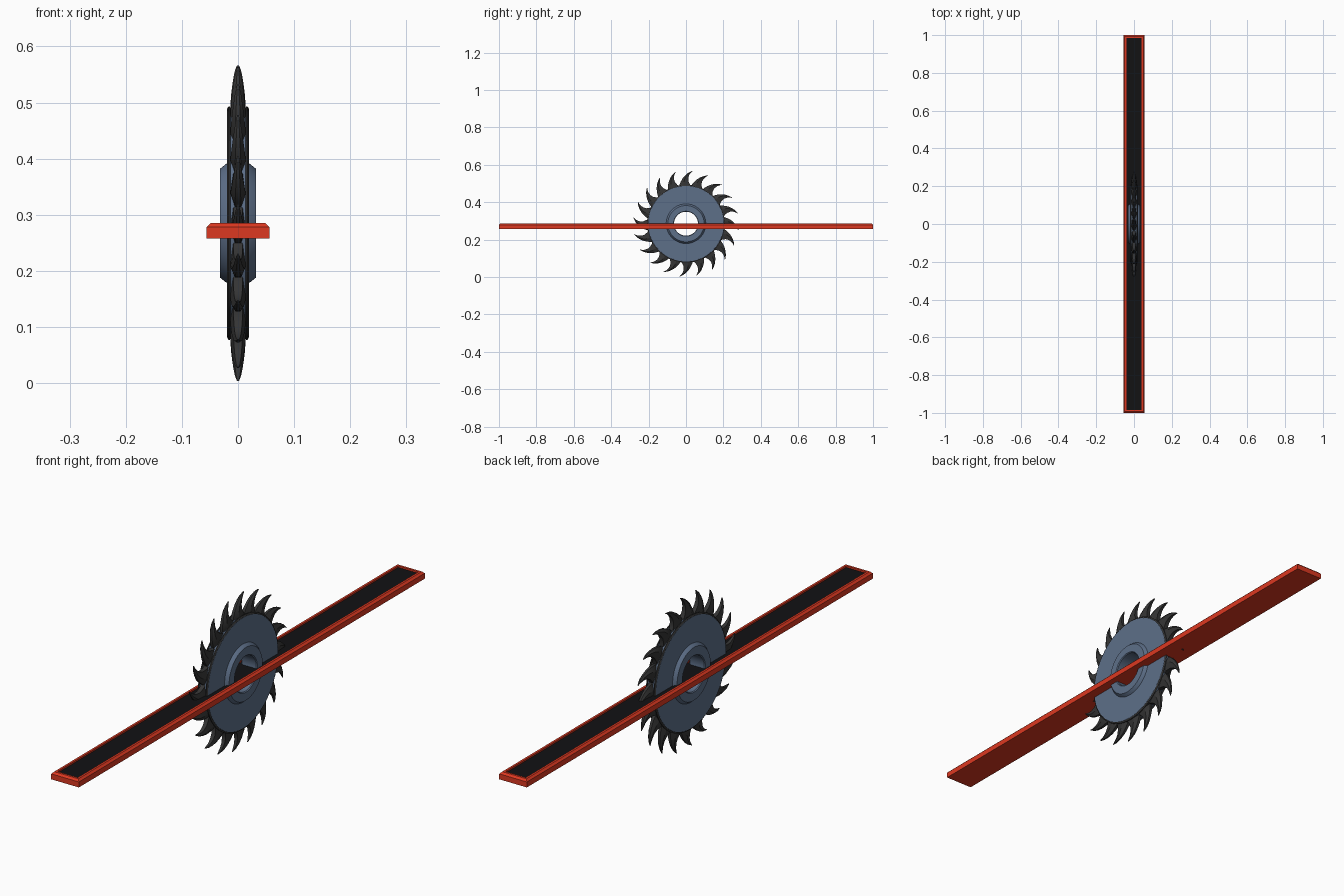
import bpy, bmesh
from math import sin, cos, pi, radians

if "Cube" in bpy.data.objects:
    bpy.data.objects.remove(bpy.data.objects["Cube"])

CZ = 0.285      # height of the wheel axle
TEETH = 20

def material(name, rgb):
    m = bpy.data.materials.new(name)
    m.diffuse_color = (*rgb, 1)
    m.use_nodes = True
    m.node_tree.nodes["Principled BSDF"].inputs["Base Color"].default_value = m.diffuse_color
    return m

RED = material("red", (0.72, 0.04, 0.015))
BLACK = material("black", (0.006, 0.006, 0.007))
STEEL = material("blue_steel", (0.11, 0.16, 0.25))
DARK = material("dark_metal", (0.035, 0.035, 0.035))

def make(name, verts, faces, mat, smooth=30):
    me = bpy.data.meshes.new(name)
    me.from_pydata(verts, [], faces)
    bm = bmesh.new()
    bm.from_mesh(me)
    bmesh.ops.recalc_face_normals(bm, faces=bm.faces)
    bm.to_mesh(me)
    bm.free()
    me.materials.append(mat)
    ob = bpy.data.objects.new(name, me)
    bpy.context.collection.objects.link(ob)
    bpy.context.view_layer.objects.active = ob
    ob.select_set(True)
    bpy.ops.object.shade_smooth_by_angle(angle=radians(smooth))
    ob.select_set(False)
    return ob

def lathe(name, profile, mat, n=64):
    """Spin a closed (x, radius) profile about the x axle."""
    k = len(profile)
    verts = [(x, r * sin(2 * pi * i / n), CZ + r * cos(2 * pi * i / n))
             for i in range(n) for x, r in profile]
    faces = [(i * k + j, i * k + (j + 1) % k,
              ((i + 1) % n) * k + (j + 1) % k, ((i + 1) % n) * k + j)
             for i in range(n) for j in range(k)]
    return make(name, verts, faces, mat)

def mirrored(half):
    return half + [(-x, r) for x, r in reversed(half)]

# Wheel: side disc with stepped hub, plus a dark rim band
lathe("wheel_disc", mirrored([(0.029, 0.064), (0.032, 0.067), (0.032, 0.097), (0.022, 0.105),
                              (0.020, 0.106), (0.020, 0.202), (0.0185, 0.204)]), STEEL)
lathe("wheel_rim", mirrored([(0.0185, 0.19), (0.0198, 0.203), (0.017, 0.208),
                             (0.0145, 0.208), (0.013, 0.204)]), DARK)

# Teeth: hooked claws lofted from (radius, back, front, half thickness) sections
SECTIONS = [(0.195, -0.036, 0.034, 0.014), (0.210, -0.034, 0.021, 0.0135),
            (0.227, -0.027, 0.013, 0.0125), (0.244, -0.017, 0.012, 0.0105),
            (0.260, -0.003, 0.017, 0.008), (0.272, 0.012, 0.025, 0.0055),
            (0.281, 0.030, 0.034, 0.002)]
verts, faces = [], []
for i in range(TEETH):
    a = 2 * pi * i / TEETH
    base = len(verts)
    for r, b, f, w in SECTIONS:
        ring = [(-0.4 * w, b), (0.4 * w, b), (w, b + (f - b) * 0.4),
                (w * 0.6, f), (-w * 0.6, f), (-w, b + (f - b) * 0.4)]
        verts += [(x, t * cos(a) + r * sin(a), CZ + r * cos(a) - t * sin(a)) for x, t in ring]
    for s in range(len(SECTIONS) - 1):
        for j in range(6):
            p, q = base + s * 6 + j, base + s * 6 + (j + 1) % 6
            faces.append((p, q, q + 6, p + 6))
    top = base + (len(SECTIONS) - 1) * 6
    faces += [tuple(range(base, base + 6)), tuple(range(top, top + 6))]
make("wheel_teeth", verts, faces, DARK, 25)

# Tray: long bar with chamfered top edge and a shallow recess
loops = [(0.056, 1.0, 0.258), (0.056, 1.0, 0.278), (0.049, 0.993, 0.285),
         (0.041, 0.985, 0.285), (0.041, 0.985, 0.275)]
verts = [(sx * x, sy * y, z) for x, y, z in loops
         for sx, sy in ((-1, -1), (1, -1), (1, 1), (-1, 1))]
faces = [(s * 4 + j, s * 4 + (j + 1) % 4, s * 4 + 4 + (j + 1) % 4, s * 4 + 4 + j)
         for s in range(4) for j in range(4)]
faces += [(0, 1, 2, 3), (16, 17, 18, 19)]
tray = make("tray", verts, faces, RED, 10)

# Black lining on the floor of the recess
make("tray_lining", [(-0.041, -0.985, 0.279), (0.041, -0.985, 0.279),
                     (0.041, 0.985, 0.279), (-0.041, 0.985, 0.279)], [(0, 1, 2, 3)], BLACK)
